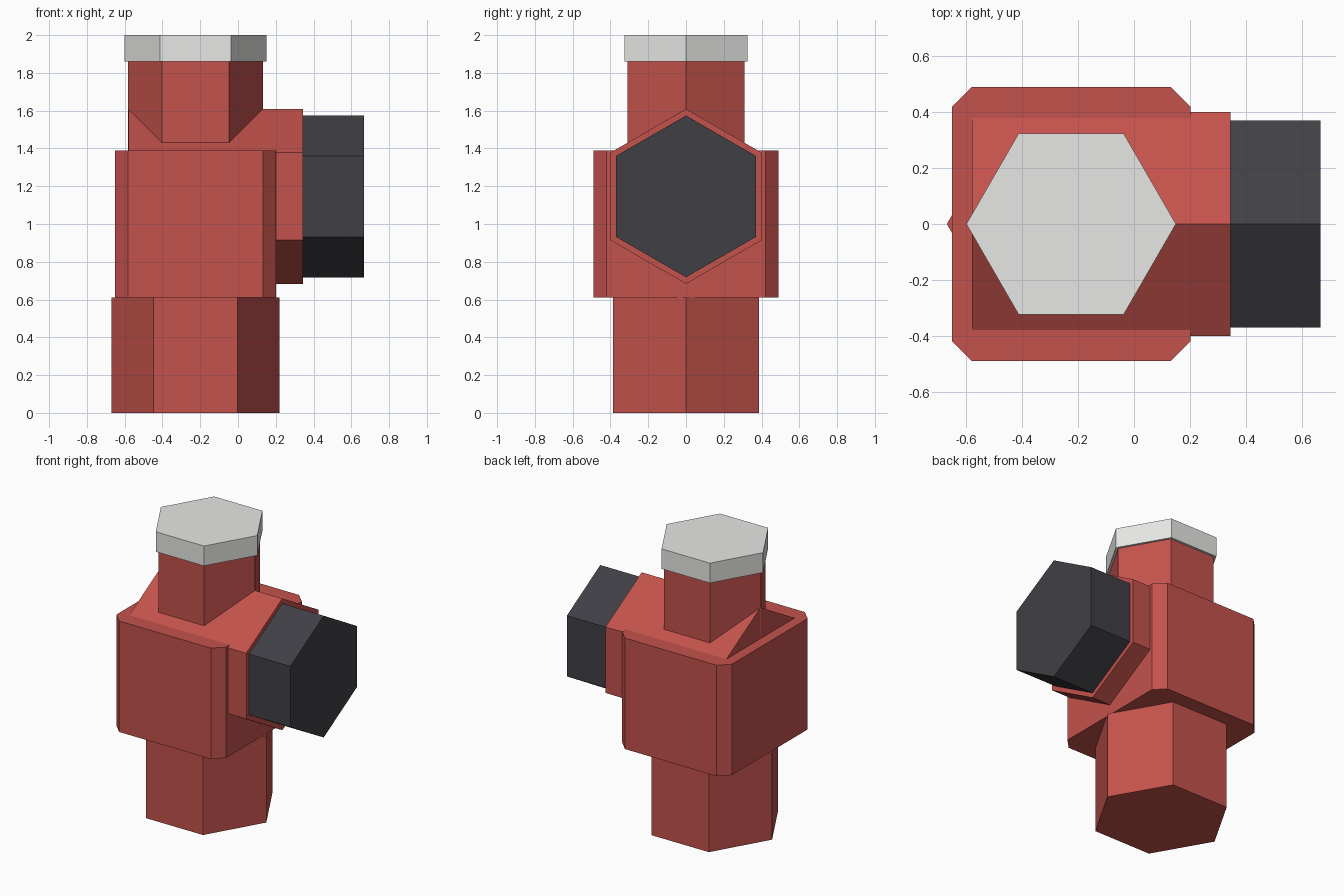
import bpy, math
from mathutils import Vector

if "Cube" in bpy.data.objects:
    bpy.data.objects.remove(bpy.data.objects["Cube"])


def material(name, rgb):
    m = bpy.data.materials.new(name)
    m.diffuse_color = (*rgb, 1.0)
    m.use_nodes = True
    m.node_tree.nodes["Principled BSDF"].inputs["Base Color"].default_value = m.diffuse_color
    return m


RED = material("hydrant red", (0.552, 0.084, 0.072))
GREY = material("light grey", (0.82, 0.82, 0.80))
DARK = material("dark charcoal", (0.051, 0.050, 0.060))


def prism(name, ring, offset, mat):
    """Closed solid from a ring of points extruded along an offset."""
    n = len(ring)
    ring = [Vector(p) for p in ring]
    verts = ring + [p + Vector(offset) for p in ring]
    faces = [tuple(reversed(range(n))), tuple(range(n, 2 * n))]
    faces += [(i, (i + 1) % n, n + (i + 1) % n, n + i) for i in range(n)]
    mesh = bpy.data.meshes.new(name)
    mesh.from_pydata(verts, [], faces)
    mesh.materials.append(mat)
    obj = bpy.data.objects.new(name, mesh)
    bpy.context.collection.objects.link(obj)
    return obj


def hexagon(r):
    return [(r * math.cos(i * math.pi / 3), r * math.sin(i * math.pi / 3)) for i in range(6)]


CX, CZ = -0.225, 1.146


def upright_hex(name, r, z0, z1, mat):
    prism(name, [(CX + a, b, z0) for a, b in hexagon(r)], (0, 0, z1 - z0), mat)


def sideways_hex(name, r, x0, x1, mat):
    # corner pointing up, axis along x
    prism(name, [(x0, -b, CZ + a) for a, b in hexagon(r)], (x1 - x0, 0, 0), mat)


# Upright column: base, neck and top cap
upright_hex("base_column", 0.445, 0.0, 0.61, RED)
upright_hex("neck", 0.357, 1.39, 1.86, RED)
upright_hex("top_cap", 0.375, 1.86, 2.0, GREY)

# Square body with chamfered upright edges
hx, hy, c = 0.427, 0.49, 0.07
quarter = [(hx, hy - c), (hx - c, hy)]
outline = (quarter + [(-x, y) for x, y in reversed(quarter)]
           + [(-x, -y) for x, y in quarter] + [(x, -y) for x, y in reversed(quarter)])
prism("body", [(CX + x, y, 0.61) for x, y in outline], (0, 0, 0.78), RED)

# Side outlet and its dark cap
sideways_hex("side_outlet", 0.463, -0.58, 0.345, RED)
sideways_hex("outlet_cap", 0.428, 0.345, 0.667, DARK)
